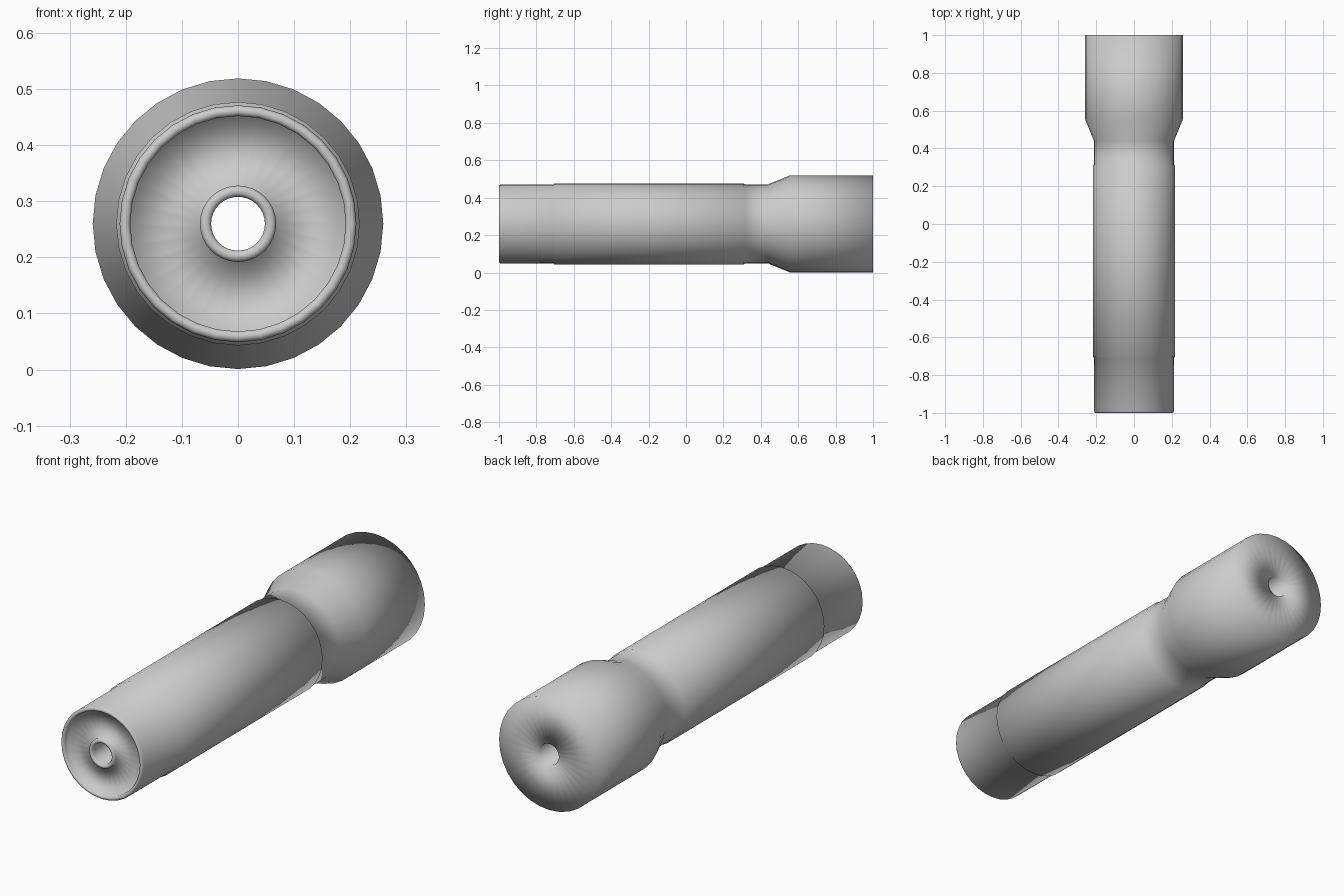
import bpy, bmesh
from math import sin, cos, pi

if "Cube" in bpy.data.objects:
    bpy.data.objects.remove(bpy.data.objects["Cube"])

SIDES = 32
AXIS_Z = 0.26


def lathe(name, profile):
    """Revolve a closed (radius, y) profile about the y axis."""
    bm = bmesh.new()
    rings = []
    for r, y in profile:
        rings.append([bm.verts.new((r * sin(2 * pi * i / SIDES), y,
                                    AXIS_Z + r * cos(2 * pi * i / SIDES)))
                      for i in range(SIDES)])
    for k, a in enumerate(rings):
        b = rings[(k + 1) % len(rings)]
        for i in range(SIDES):
            j = (i + 1) % SIDES
            bm.faces.new((a[i], a[j], b[j], b[i]))
    bmesh.ops.recalc_face_normals(bm, faces=bm.faces)
    for f in bm.faces:
        f.smooth = True
    mesh = bpy.data.meshes.new(name)
    bm.to_mesh(mesh)
    bm.free()
    obj = bpy.data.objects.new(name, mesh)
    bpy.context.collection.objects.link(obj)
    return obj


# Hollow tube: recessed front face, raised grip, flared head, through bore
lathe("tube_body", [
    # centre boss around the bore
    (0.048, -0.992), (0.053, -1.0), (0.063, -1.0), (0.068, -0.993),
    # recessed front face
    (0.068, -0.97), (0.192, -0.97),
    # rounded outer rim
    (0.192, -0.993), (0.197, -1.0), (0.206, -1.0), (0.211, -0.993),
    # shaft with slightly raised grip
    (0.212, -0.707), (0.217, -0.704), (0.217, 0.31), (0.212, 0.313),
    # flared head and flat back
    (0.212, 0.44), (0.259, 0.555), (0.259, 1.0), (0.048, 1.0),
])
